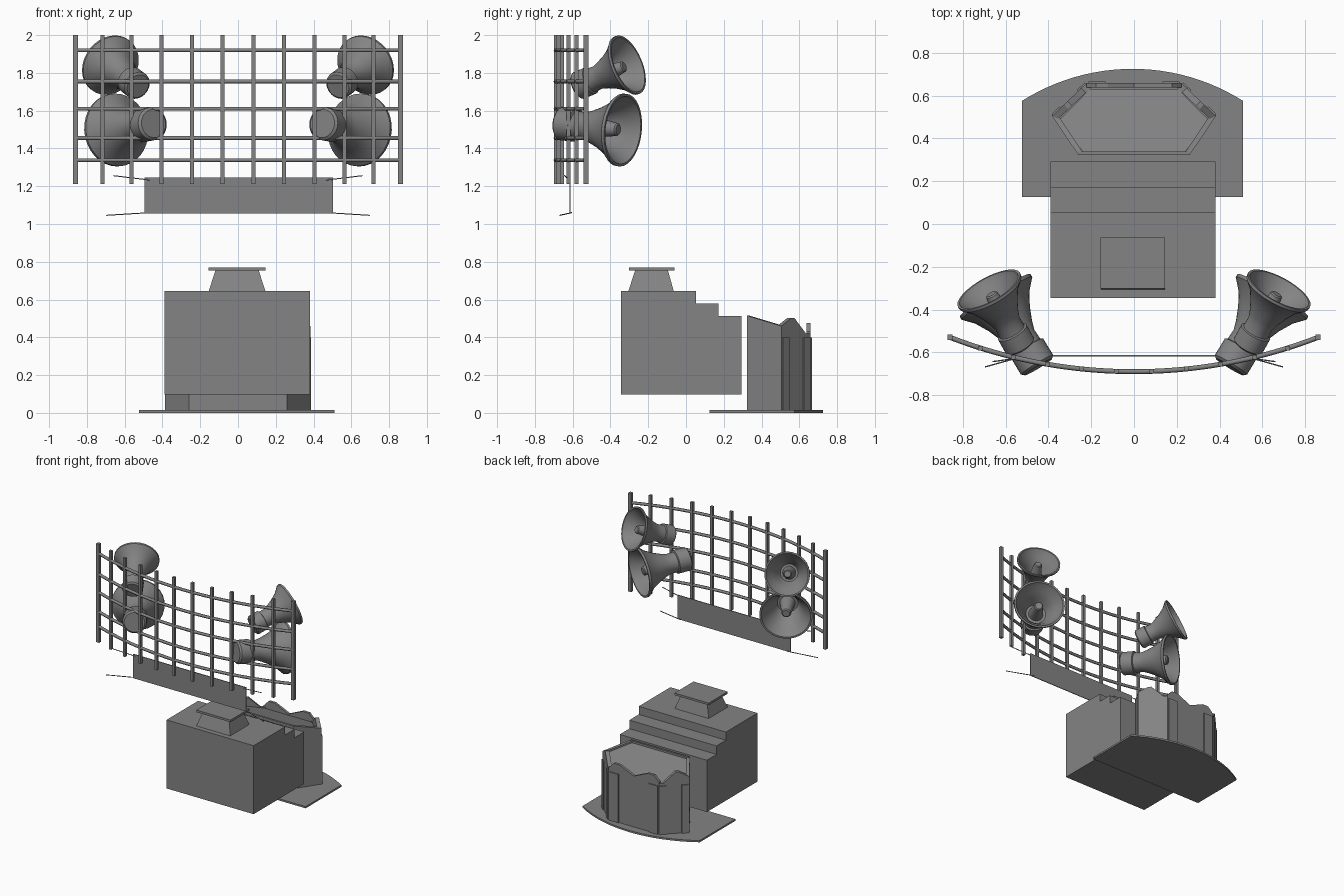
import bpy, bmesh, math
from mathutils import Vector, Matrix

if "Cube" in bpy.data.objects:
    bpy.data.objects.remove(bpy.data.objects["Cube"])

grey = bpy.data.materials.new("mid_grey")
grey.diffuse_color = (0.23, 0.23, 0.23, 1)
grey.use_nodes = True
grey.node_tree.nodes["Principled BSDF"].inputs["Base Color"].default_value = grey.diffuse_color


def finish(name, bm, matrix=None):
    bmesh.ops.recalc_face_normals(bm, faces=bm.faces)
    me = bpy.data.meshes.new(name)
    bm.to_mesh(me)
    bm.free()
    if matrix:
        me.transform(matrix)
    me.materials.append(grey)
    ob = bpy.data.objects.new(name, me)
    bpy.context.collection.objects.link(ob)
    return ob


def loft(name, lower, upper):
    """Solid between two matching loops of points."""
    bm = bmesh.new()
    a = [bm.verts.new(p) for p in lower]
    b = [bm.verts.new(p) for p in upper]
    n = len(a)
    bm.faces.new(a[::-1])
    bm.faces.new(b)
    for i in range(n):
        bm.faces.new((a[i], a[(i + 1) % n], b[(i + 1) % n], b[i]))
    return finish(name, bm)


def rect(x0, x1, y0, y1, z):
    return [(x0, y0, z), (x1, y0, z), (x1, y1, z), (x0, y1, z)]


def box(name, x0, x1, y0, y1, z0, z1):
    return loft(name, rect(x0, x1, y0, y1, z0), rect(x0, x1, y0, y1, z1))


def wall(name, p, q, top, depth, out=0.0):
    """Upright plate from p to q; top lists (fraction, height); depth goes inward."""
    p, q = Vector((*p, 0)), Vector((*q, 0))
    d = q - p
    normal = Vector((d.y, -d.x, 0)).normalized()
    outline = [(0, 0), (1, 0)] + top[::-1]
    outer = [p + d * t + normal * out + Vector((0, 0, z)) for t, z in outline]
    return loft(name, outer, [v - normal * depth for v in outer])


def tube(name, points, radius):
    cu = bpy.data.curves.new(name, 'CURVE')
    cu.dimensions = '3D'
    cu.bevel_depth = radius
    cu.bevel_resolution = 1
    cu.use_fill_caps = True
    sp = cu.splines.new('POLY')
    sp.points.add(len(points) - 1)
    for pt, co in zip(sp.points, points):
        pt.co = (*co, 1)
    cu.materials.append(grey)
    ob = bpy.data.objects.new(name, cu)
    bpy.context.collection.objects.link(ob)


# Stepped main block
steps = [(-0.345, 0.098), (0.293, 0.098), (0.293, 0.512), (0.172, 0.512),
         (0.172, 0.58), (0.053, 0.58), (0.053, 0.645), (-0.345, 0.645)]
loft("stepped_block", [(-0.39, y, z) for y, z in steps], [(0.38, y, z) for y, z in steps])

# Roof vent with its cap
loft("roof_vent", rect(-0.155, 0.145, -0.305, -0.065, 0.645), rect(-0.12, 0.11, -0.27, -0.095, 0.753))
box("vent_cap", -0.157, 0.145, -0.302, -0.062, 0.753, 0.77)

# Base plate with a curved back edge
R = 0.966
half = math.asin(0.517 / R)
plan = [(-0.524, 0.125), (0.51, 0.125)]
for i in range(25):
    a = half - 2 * half * i / 24
    plan.append((-0.007 + R * math.sin(a), 0.725 - R + R * math.cos(a)))
loft("base_plate", [(x, y, 0) for x, y in plan], [(x, y, 0.014) for x, y in plan])

# Six-sided pulpit: sloped deck inside, plates around it
inner = [(-0.24, 0.338), (0.24, 0.338), (0.345, 0.49), (0.205, 0.632), (-0.205, 0.632), (-0.345, 0.49)]
loft("pulpit_deck", [(x, y, 0) for x, y in inner],
     [(x, y, 0.50 - 0.29 * (y - 0.338)) for x, y in inner])
hexa = [(-0.26, 0.322), (0.26, 0.322), (0.383, 0.505), (0.222, 0.658), (-0.222, 0.658), (-0.383, 0.505)]
peak = [(0, 0.46), (0.35, 0.503), (0.45, 0.503), (0.85, 0.42), (1, 0.42)]
wall("pulpit_front", hexa[0], hexa[1], [(0, 0.515), (1, 0.515)], 0.016)
wall("pulpit_side_right", hexa[1], hexa[2], [(0, 0.515), (1, 0.46)], 0.025)
wall("pulpit_side_left", hexa[5], hexa[0], [(0, 0.46), (1, 0.515)], 0.025)
wall("pulpit_corner_right", hexa[2], hexa[3], peak, 0.03)
wall("pulpit_corner_left", hexa[4], hexa[5], [(1 - t, z) for t, z in peak[::-1]], 0.03)
wall("pulpit_back", hexa[3], hexa[4],
     [(0, 0.43), (0.1, 0.475), (0.22, 0.475), (0.5, 0.42), (0.78, 0.475), (0.9, 0.475), (1, 0.43)], 0.02)

# Pilasters at the ends of the three rear plates
for i in (2, 3, 4):
    p, q = Vector(hexa[i]), Vector(hexa[i + 1])
    w = 0.2 if i == 3 else 0.25
    for k, (s, e) in enumerate(((0.02, w), (1 - w, 0.98))):
        wall(f"pilaster_{i}_{k}", p.lerp(q, s), p.lerp(q, e), [(0, 0.40), (1, 0.40)], 0.015, 0.008)

# Curved lattice: posts and rails on one arc
AR, MID = 2.39, -0.69


def arc_y(x):
    return MID + AR - math.sqrt(AR * AR - x * x)


rail_xs = [-0.86 + 1.72 * i / 32 for i in range(33)]
for i, z in enumerate((1.92, 1.755, 1.61, 1.455, 1.338)):
    tube(f"lattice_rail_{i}", [(x, arc_y(x), z) for x in rail_xs], 0.0115)
for side in (-1, 1):
    for i, x in enumerate((0.082, 0.244, 0.404, 0.564, 0.718, 0.86)):
        r = 0.0125 if i == 5 else 0.0105
        x *= side
        y = arc_y(x)
        box(f"lattice_post_{i}_{side}", x - r, x + r, y - r, y + r, 1.213, 2.0)

# Hanging panel and its stay wires
box("hanging_panel", -0.495, 0.503, -0.618, -0.612, 1.055, 1.247)
for s in (-1, 1):
    tube(f"upper_wire_{s}", [(s * 0.66, -0.643, 1.256), (s * 0.46, -0.615, 1.232)], 0.003)
    tube(f"lower_wire_{s}", [(s * 0.697, -0.668, 1.046), (s * 0.47, -0.605, 1.06)], 0.003)


# Horn loudspeakers: one lathe profile (radius, distance from back)
HORN = [(0, 0), (0.075, 0), (0.088, 0.012), (0.088, 0.105), (0.076, 0.11), (0.074, 0.165),
        (0.088, 0.21), (0.112, 0.27), (0.148, 0.335), (0.184, 0.375), (0.193, 0.385),
        (0.193, 0.402), (0.18, 0.402), (0.168, 0.375), (0.135, 0.335), (0.1, 0.27), (0.075, 0.215),
        (0.056, 0.215), (0.034, 0.365), (0.026, 0.372), (0, 0.372)]


def horn(name, back, mouth, radius):
    back, mouth = Vector(back), Vector(mouth)
    axis = mouth - back
    k, m = radius / 0.193, axis.length / 0.4
    bm = bmesh.new()
    vs = [bm.verts.new((r * k, 0, d * m)) for r, d in HORN]
    es = [bm.edges.new(pair) for pair in zip(vs, vs[1:])]
    bmesh.ops.spin(bm, geom=vs + es, cent=(0, 0, 0), axis=(0, 0, 1),
                   angle=2 * math.pi, steps=32, use_duplicate=False)
    bmesh.ops.remove_doubles(bm, verts=bm.verts, dist=0.0005)
    turn = axis.to_track_quat('Z', 'Y').to_matrix().to_4x4()
    ob = finish(name, bm, Matrix.Translation(back) @ turn)
    bpy.ops.object.select_all(action='DESELECT')
    ob.select_set(True)
    bpy.context.view_layer.objects.active = ob
    bpy.ops.object.shade_smooth_by_angle(angle=math.radians(35))


for s, label in ((-1, "left"), (1, "right")):
    horn(f"lower_horn_{label}", (s * 0.447, -0.668, 1.532), (s * 0.648, -0.335, 1.497), 0.193)
    horn(f"upper_horn_{label}", (s * 0.53, -0.575, 1.73), (s * 0.678, -0.308, 1.843), 0.165)
